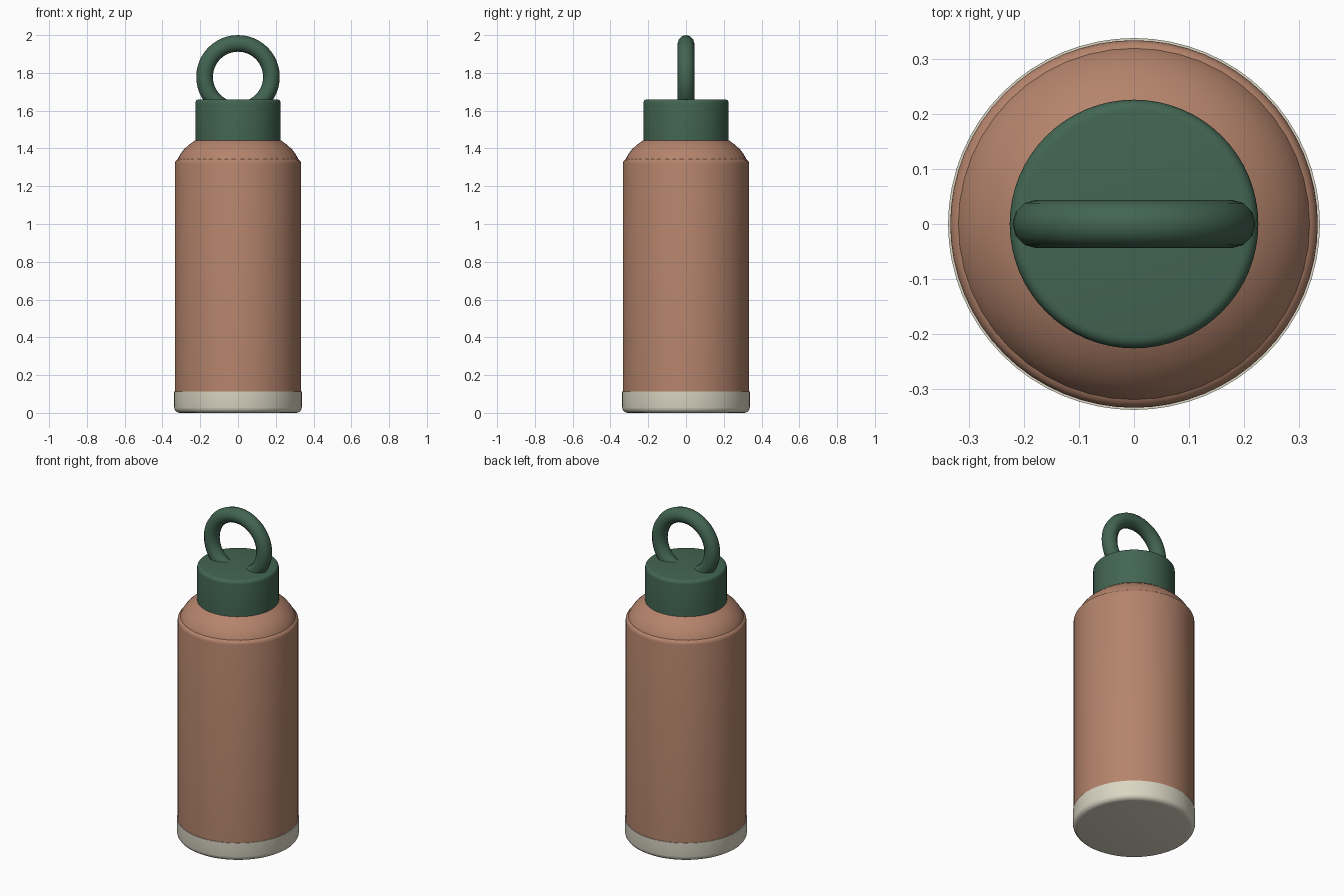
import bpy
import math

if "Cube" in bpy.data.objects:
    bpy.data.objects.remove(bpy.data.objects["Cube"])


def material(name, rgb):
    m = bpy.data.materials.new(name)
    m.diffuse_color = (*rgb, 1.0)
    m.use_nodes = True
    m.node_tree.nodes["Principled BSDF"].inputs["Base Color"].default_value = m.diffuse_color
    return m


def finish(name, mat):
    ob = bpy.context.object
    ob.name = name
    ob.data.materials.append(mat)
    bpy.ops.object.shade_smooth_by_angle(angle=math.radians(40))
    return ob


def turned(name, profile, mat, steps=64):
    """Closed solid of revolution from (radius, z) points, bottom to top."""
    verts = [(r * math.cos(2 * math.pi * i / steps), r * math.sin(2 * math.pi * i / steps), z)
             for r, z in profile for i in range(steps)]
    faces = [(k * steps + i, k * steps + (i + 1) % steps,
              (k + 1) * steps + (i + 1) % steps, (k + 1) * steps + i)
             for k in range(len(profile) - 1) for i in range(steps)]
    top = (len(profile) - 1) * steps
    faces += [tuple(reversed(range(steps))), tuple(range(top, top + steps))]
    mesh = bpy.data.meshes.new(name)
    mesh.from_pydata(verts, [], faces)
    ob = bpy.data.objects.new(name, mesh)
    bpy.context.collection.objects.link(ob)
    bpy.ops.object.select_all(action='DESELECT')
    bpy.context.view_layer.objects.active = ob
    ob.select_set(True)
    return finish(name, mat)


def fillet(r, z, size, upper, n=4):
    """Rounded outer corner, listed bottom to top."""
    pts = []
    for i in range(n + 1):
        a = math.pi / 2 * i / n
        if upper:
            pts.append((r - size + size * math.cos(a), z - size + size * math.sin(a)))
        else:
            pts.append((r - size + size * math.sin(a), z + size - size * math.cos(a)))
    return pts


clay = material("clay", (0.46, 0.23, 0.15))
green = material("green", (0.055, 0.13, 0.085))
cream = material("cream", (0.70, 0.67, 0.55))

# base band and main body
turned("base_band", fillet(0.338, 0.0, 0.03, False) + [(0.338, 0.112)], cream)
turned("body", [(0.334, 0.06)] + fillet(0.334, 1.345, 0.025, True), clay)

# domed shoulder, sunk into the body
bpy.ops.mesh.primitive_uv_sphere_add(segments=48, ring_count=24, radius=1, location=(0, 0, 1.29))
bpy.context.object.scale = (0.33, 0.33, 0.21)
bpy.ops.object.transform_apply(location=False, rotation=False, scale=True)
finish("shoulder", clay)

# screw cap
turned("cap", [(0.226, 1.43)] + fillet(0.226, 1.66, 0.02, True), green)

# carry loop, standing upright in the cap
bpy.ops.mesh.primitive_torus_add(major_radius=0.177, minor_radius=0.044, major_segments=48,
                                 minor_segments=12, location=(0, 0, 1.779),
                                 rotation=(math.pi / 2, 0, 0))
finish("carry_loop", green)
